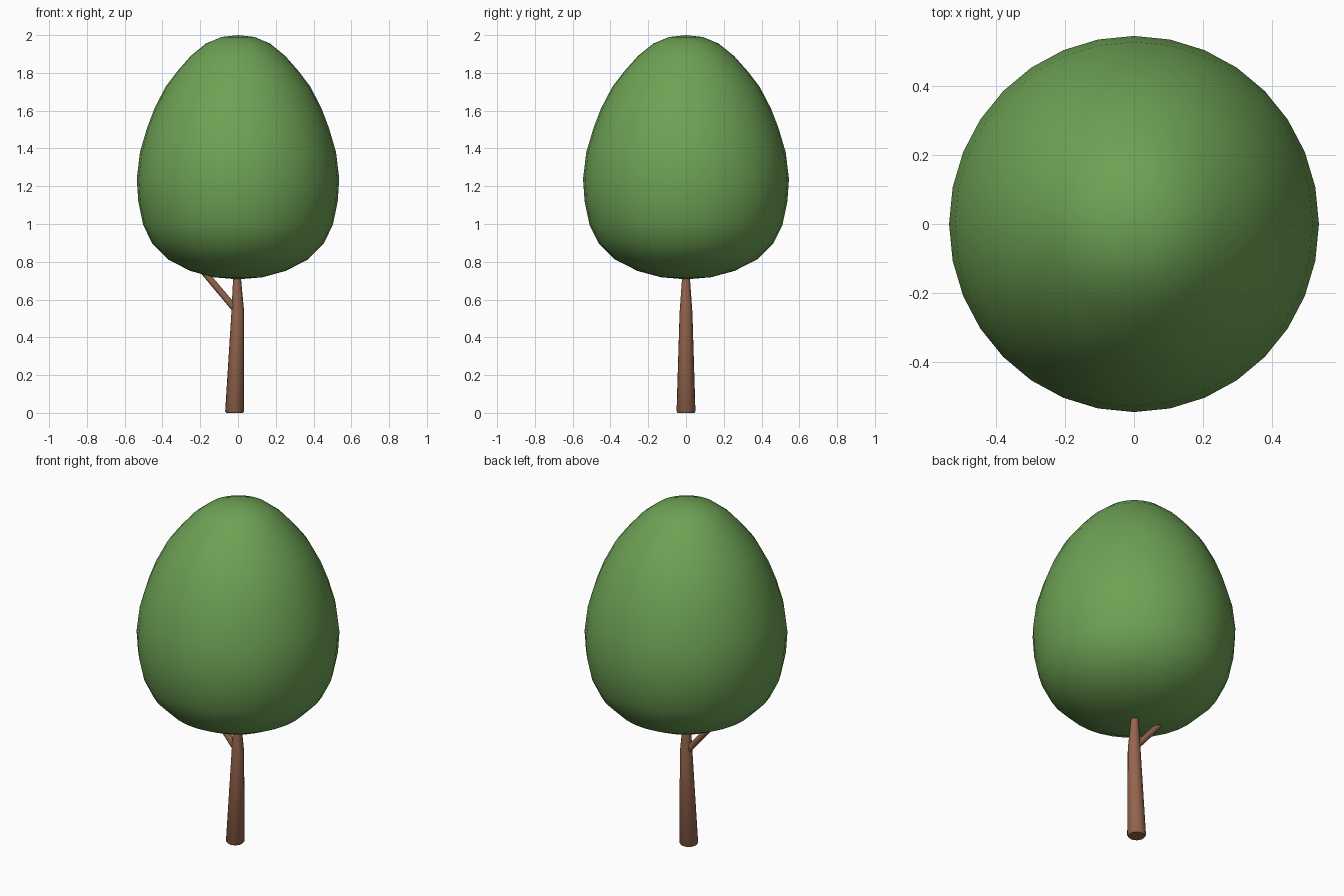
import bpy, bmesh, math
from mathutils import Vector

if "Cube" in bpy.data.objects:
    bpy.data.objects.remove(bpy.data.objects["Cube"])


def material(name, rgb):
    m = bpy.data.materials.new(name)
    m.diffuse_color = (*rgb, 1)
    m.use_nodes = True
    m.node_tree.nodes["Principled BSDF"].inputs["Base Color"].default_value = m.diffuse_color
    return m


def loft(name, rings, sides, mat, sharp):
    """Skin circles given as (centre, x axis, y axis); a zero radius makes a pole."""
    bm = bmesh.new()
    loops = []
    for c, u, v in rings:
        loops.append([bm.verts.new(Vector(c) + Vector(u) * math.cos(a) + Vector(v) * math.sin(a))
                      for a in (2 * math.pi * i / sides for i in range(sides))])
    for a, b in zip(loops, loops[1:]):
        for i in range(sides):
            j = (i + 1) % sides
            bm.faces.new((a[i], a[j], b[j], b[i]))
    bm.faces.new(loops[0][::-1])
    bm.faces.new(loops[-1])
    bmesh.ops.remove_doubles(bm, verts=bm.verts, dist=1e-5)
    bmesh.ops.recalc_face_normals(bm, faces=bm.faces)
    me = bpy.data.meshes.new(name)
    bm.to_mesh(me)
    bm.free()
    ob = bpy.data.objects.new(name, me)
    bpy.context.collection.objects.link(ob)
    me.materials.append(mat)
    bpy.ops.object.select_all(action='DESELECT')
    ob.select_set(True)
    bpy.context.view_layer.objects.active = ob
    bpy.ops.object.shade_smooth_by_angle(angle=math.radians(sharp))
    return ob


bark = material("bark", (0.30, 0.13, 0.075))
leaf = material("leaf", (0.155, 0.36, 0.09))

# Egg-shaped crown, slightly deeper than wide
profile = [(0.13, .718), (.253, .752), (.37, .812), (.454, .897), (.502, .995),
           (.528, 1.12), (.536, 1.24), (.519, 1.38), (.482, 1.507), (.443, 1.61),
           (.383, 1.727), (.32, 1.81), (.25, 1.89), (.17, 1.955), (.088, 1.99)]
crown_rings = [((0, 0, z), (r, 0, 0), (0, r * 1.017, 0)) for r, z in profile]
pole = lambda z: ((0, 0, z), (1e-7, 0, 0), (0, 1e-7, 0))
loft("crown", [pole(.707)] + crown_rings + [pole(2.0)], 32, leaf, 60)

# Leaning trunk that narrows above the fork
trunk = [(-.018, 0, .044), (-.018, .008, .05), (-.001, .53, .034), (-.005, .71, .021), (-.006, .75, .018)]
loft("trunk", [((x, 0, z), (r, 0, 0), (0, r, 0)) for x, z, r in trunk], 16, bark, 40)

# Side branch rising into the crown
start, end = Vector((-.005, 0, .538)), Vector((-.19, 0, .757))
d = (end - start).normalized()
side = Vector((d.z, 0, -d.x))
loft("branch", [(p, side * r, Vector((0, r, 0))) for p, r in ((start, .018), (end, .017))], 16, bark, 40)
